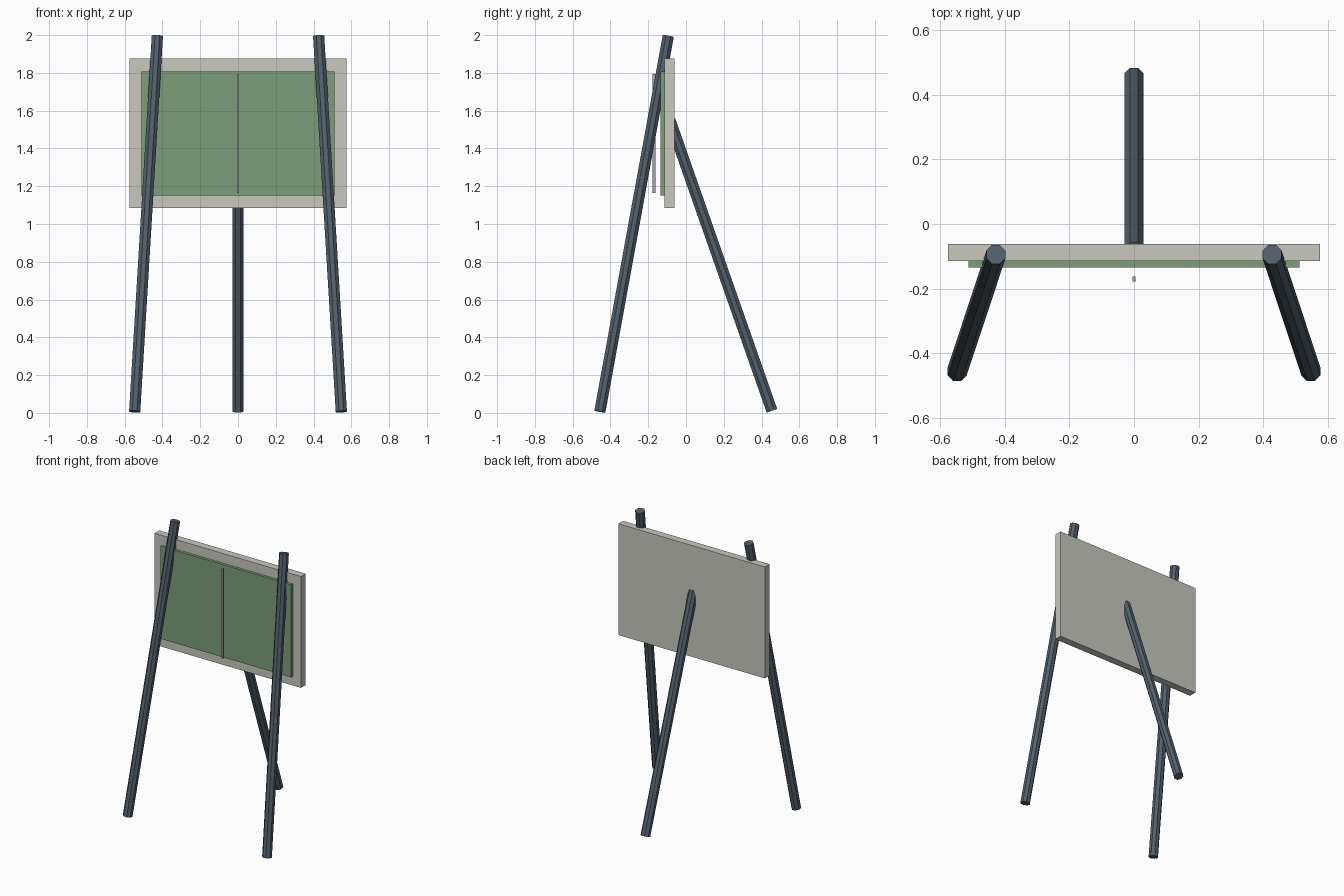
import bpy
import math
from mathutils import Vector, Matrix

cube = bpy.data.objects.get("Cube")
if cube:
    bpy.data.objects.remove(cube, do_unlink=True)


def make_material(name, rgb):
    mat = bpy.data.materials.new(name)
    mat.use_nodes = True
    colour = (*rgb, 1.0)
    mat.diffuse_color = colour
    mat.node_tree.nodes["Principled BSDF"].inputs["Base Color"].default_value = colour
    return mat


slate = make_material("slate_metal", (0.085, 0.12, 0.15))
stone = make_material("pale_grey", (0.58, 0.58, 0.53))
green = make_material("board_green", (0.20, 0.34, 0.19))
mauve = make_material("divider_grey", (0.40, 0.36, 0.40))


def box(name, low, high, mat):
    low, high = Vector(low), Vector(high)
    bpy.ops.mesh.primitive_cube_add(size=1, location=(low + high) / 2)
    obj = bpy.context.object
    obj.name = name
    obj.scale = high - low
    bpy.ops.object.transform_apply(location=False, rotation=False, scale=True)
    obj.data.materials.append(mat)
    return obj


def pole(name, foot, top, mat, radius=0.032):
    """Flat-sided octagonal pole between two points."""
    foot, top = Vector(foot), Vector(top)
    axis = top - foot
    bpy.ops.mesh.primitive_cylinder_add(vertices=8, radius=radius, depth=axis.length)
    obj = bpy.context.object
    obj.name = name
    # Turn a flat side to the front, then lean the pole along its axis
    obj.data.transform(Matrix.Rotation(math.pi / 8, 4, "Z"))
    obj.rotation_euler = Vector((0, 0, 1)).rotation_difference(axis).to_euler()
    obj.location = (foot + top) / 2
    obj.data.materials.append(mat)
    return obj


# Tripod
for side, sign in (("left", 1), ("right", -1)):
    pole("front_leg_" + side, (sign * 0.547, -0.456, 0.007),
         (sign * 0.427, -0.094, 1.995), slate)
pole("back_leg", (0, 0.455, 0.011), (0, -0.085, 1.55), slate)

# Board with its raised panel and the divider in front of it
box("backing_board", (-0.575, -0.115, 1.085), (0.575, -0.062, 1.875), stone)
box("green_panel", (-0.512, -0.135, 1.15), (0.512, -0.115, 1.807), green)
box("centre_divider", (-0.005, -0.178, 1.163), (0.005, -0.162, 1.795), mauve)
